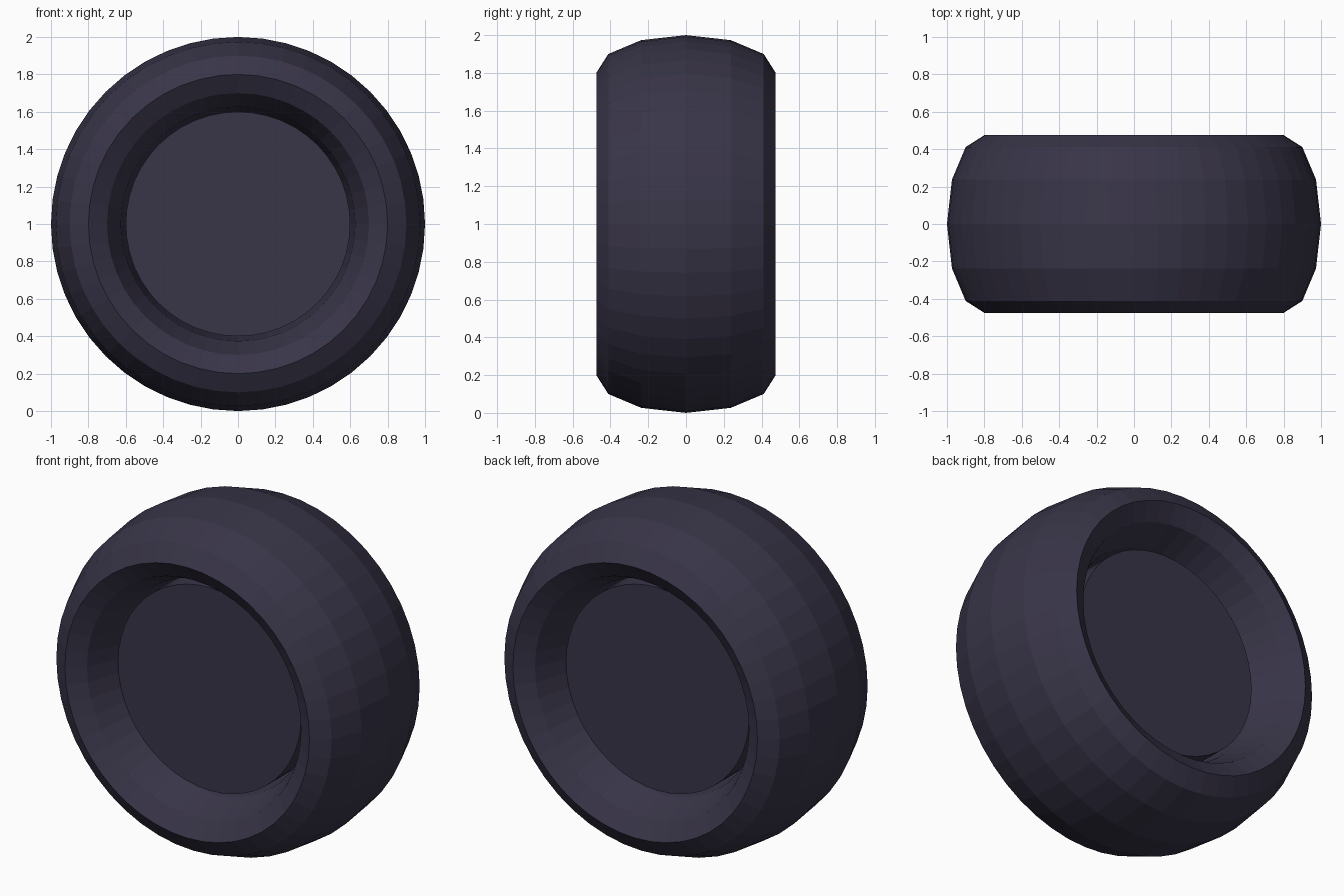
import bpy
from math import pi

if "Cube" in bpy.data.objects:
    bpy.data.objects.remove(bpy.data.objects["Cube"])

# Dark rubber colour
mat = bpy.data.materials.new("dark_rubber")
mat.diffuse_color = (0.04, 0.035, 0.065, 1)
mat.use_nodes = True
mat.node_tree.nodes["Principled BSDF"].inputs["Base Color"].default_value = mat.diffuse_color


def finish(name):
    ob = bpy.context.object
    ob.name = name
    ob.data.materials.append(mat)
    bpy.ops.object.transform_apply(location=False, rotation=True, scale=True)
    return ob


# Tyre: low-poly ring stretched along its axle
bpy.ops.mesh.primitive_torus_add(major_segments=48, minor_segments=12,
                                 major_radius=0.8, minor_radius=0.2,
                                 location=(0, 0, 1), rotation=(pi / 2, 0, 0))
bpy.context.object.scale = (1, 1, 0.475 / 0.2)
finish("tyre")

# Hub: plain drum filling the middle
bpy.ops.mesh.primitive_cylinder_add(vertices=48, radius=0.6, depth=0.53,
                                    location=(0, 0, 1), rotation=(pi / 2, 0, 0))
finish("hub")
